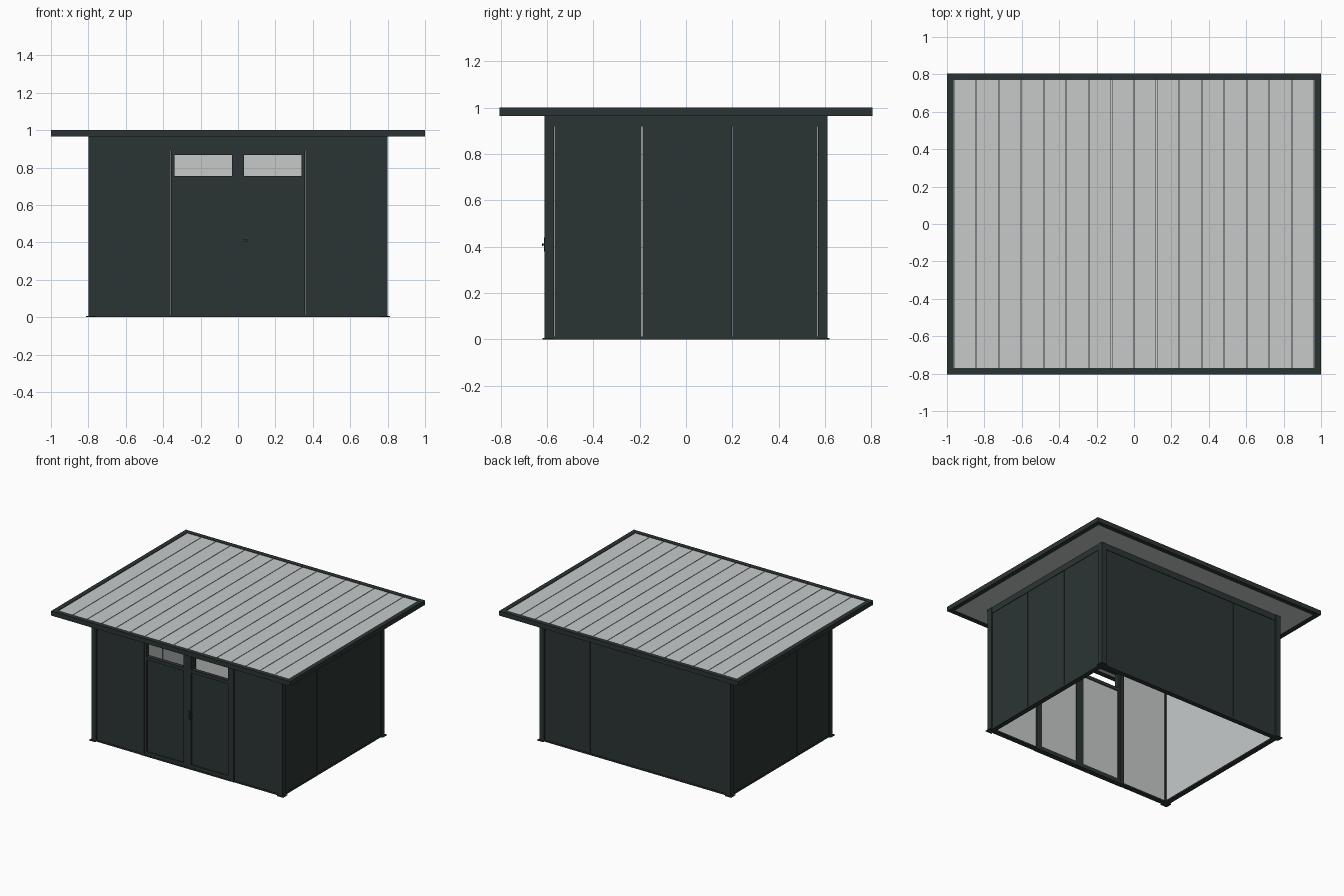
import bpy
import bmesh

old = bpy.data.objects.get("Cube")
if old:
    bpy.data.objects.remove(old, do_unlink=True)


def material(name, rgb, rough=0.6):
    m = bpy.data.materials.new(name)
    m.use_nodes = True
    m.diffuse_color = (*rgb, 1)
    bsdf = m.node_tree.nodes["Principled BSDF"]
    bsdf.inputs["Base Color"].default_value = (*rgb, 1)
    bsdf.inputs["Roughness"].default_value = rough
    return m


DARK = material("dark green grey", (0.024, 0.036, 0.034))
LIGHT = material("pale grey", (0.57, 0.59, 0.59))
SEAM = material("seam grey", (0.16, 0.17, 0.17))


def boxes(name, spans, mats=(DARK,), rule=None):
    """One object made of boxes, each given as (x0, x1, y0, y1, z0, z1)."""
    bm = bmesh.new()
    for x0, x1, y0, y1, z0, z1 in spans:
        made = bmesh.ops.create_cube(bm, size=1)["verts"]
        for v in made:
            v.co.x = x1 if v.co.x > 0 else x0
            v.co.y = y1 if v.co.y > 0 else y0
            v.co.z = z1 if v.co.z > 0 else z0
    bm.normal_update()
    if rule:
        for f in bm.faces:
            f.material_index = rule(f)
    me = bpy.data.meshes.new(name)
    bm.to_mesh(me)
    bm.free()
    for m in mats:
        me.materials.append(m)
    ob = bpy.data.objects.new(name, me)
    bpy.context.collection.objects.link(ob)
    return ob


W, D = 0.80, 0.61          # half width and half depth of the room
T = 0.04                   # wall thickness
EAVE, TOP = 0.965, 1.0     # underside and top of the roof
RAIL = 0.92                # top of the wall panels
GAP = 0.0015               # half of the joint between panels

# Corner posts with a slim cover strip on the front and back faces
for sx, xn in ((-1, "right"), (1, "left")):
    for sy, yn in ((-1, "front"), (1, "back")):
        xs = sorted((sx * W, sx * (W - T)))
        ys = sorted((sy * D, sy * (D - T)))
        foot_x = sorted((sx * (W + 0.012), sx * (W - T)))
        foot_y = sorted((sy * (D + 0.01), sy * (D - T)))
        boxes(f"{yn}_{xn}_corner_post",
              [(*xs, *ys, 0, EAVE), (*foot_x, *foot_y, 0, 0.005)])

# Rails along the foot and head of every wall
for name, z0, z1 in (("bottom_rail", 0, 0.012), ("top_rail", RAIL, EAVE)):
    spans = []
    for s in (-1, 1):
        ys = sorted((s * (D - 0.003), s * (D - T)))
        xs = sorted((s * (W - 0.003), s * (W - T)))
        spans.append((T - W, W - T, *ys, z0, z1))
        spans.append((*xs, T - D, D - T, z0, z1))
    boxes(name, spans)


def wall_panel(name, axis, side, a, b):
    """Panel between a and b, dark outside and pale inside."""
    half = D if axis == "y" else W
    t0, t1 = sorted((side * (half - 0.007), side * (half - 0.03)))
    a, b = a + GAP, b - GAP
    span = (a, b, t0, t1, 0.01, RAIL) if axis == "y" else (t0, t1, a, b, 0.01, RAIL)
    k = 1 if axis == "y" else 0
    boxes(name, [span], (DARK, LIGHT),
          lambda f: 1 if f.normal[k] * side < -0.5 else 0)


back = (T - W, -0.385, 0.38, W - T)
flank = (T - D, -0.19, 0.2, D - T)
for i in range(3):
    wall_panel(f"back_panel_{i + 1}", "y", 1, back[i], back[i + 1])
    wall_panel(f"left_panel_{i + 1}", "x", 1, flank[i], flank[i + 1])
    wall_panel(f"right_panel_{i + 1}", "x", -1, flank[i], flank[i + 1])
wall_panel("front_right_panel", "y", -1, T - W, -0.39)
wall_panel("front_left_panel", "y", -1, 0.39, W - T)

# Door frame
FY = (-D, T - D)
boxes("door_frame", [(-0.39, -0.36, *FY, 0, RAIL),
                     (0.36, 0.39, *FY, 0, RAIL),
                     (-0.36, 0.36, *FY, 0.892, RAIL),
                     (-0.36, 0.36, *FY, 0, 0.01)])

# Pair of doors, each with an open light above a solid panel
DY = (-D + 0.004, 0.034 - D)
for s, n in ((-1, "right"), (1, "left")):
    def span(a, b, ys, z0, z1):
        return (*sorted((s * a, s * b)), *ys, z0, z1)
    boxes(f"{n}_door_frame", [span(0.001, 0.032, DY, 0.01, 0.89),
                              span(0.34, 0.359, DY, 0.01, 0.89),
                              span(0.032, 0.34, DY, 0.01, 0.035),
                              span(0.032, 0.34, DY, 0.73, 0.755),
                              span(0.032, 0.34, DY, 0.868, 0.89)])
    boxes(f"{n}_door_panel",
          [span(0.032, 0.34, (-D + 0.012, 0.028 - D), 0.035, 0.73)],
          (DARK, LIGHT), lambda f: 1 if f.normal.y > 0.5 else 0)

# Cover strip over the meeting stiles, and the handle
boxes("door_cover_strip", [(-0.012, 0.012, -D, 0.01 - D, 0.012, 0.885)])
boxes("door_handle", [(0.012, 0.026, -D - 0.004, 0.005 - D, 0.38, 0.44),
                      (0.015, 0.023, -D - 0.01, -D, 0.405, 0.413),
                      (0.015, 0.05, -D - 0.012, -D - 0.007, 0.404, 0.414)])

# Roof: fascia, pale soffit deck and strips of sheeting with narrow joints
RX, RY = 1.0, 0.805
IX, IY = 0.965, 0.77
boxes("roof_fascia", [(-RX, RX, -RY, -IY, EAVE, TOP),
                      (-RX, RX, IY, RY, EAVE, TOP),
                      (-RX, -IX, -IY, IY, EAVE, TOP),
                      (IX, RX, -IY, IY, EAVE, TOP)])
boxes("roof_deck", [(-IX, IX, -IY, IY, EAVE + 0.004, 0.986)], (LIGHT,))
COUNT = 16
step = 2 * IX / COUNT
boxes("roof_sheets",
      [(-IX + i * step + 0.002, -IX + (i + 1) * step - 0.002, -IY, IY, 0.985, 0.997)
       for i in range(COUNT)],
      (LIGHT, SEAM), lambda f: 1 if abs(f.normal.x) > 0.5 else 0)
